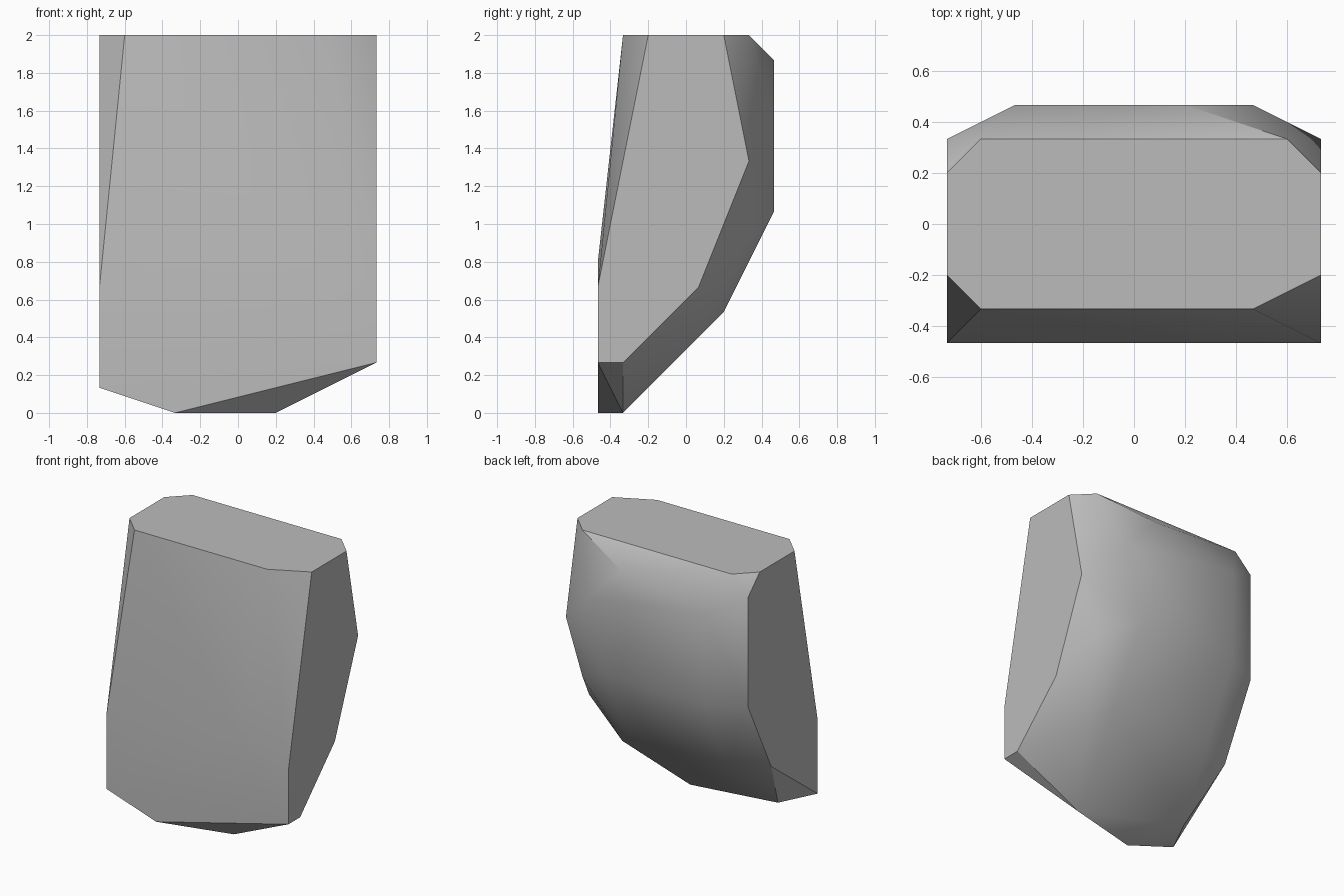
import bpy
import bmesh
import math

default_cube = bpy.data.objects.get("Cube")
if default_cube:
    bpy.data.objects.remove(default_cube, do_unlink=True)

# All corners sit on a regular lattice of this size
CELL = 1 / 15
HALF_WIDTH, HALF_DEPTH, HEIGHT = 11, 7, 30


def make_material(name, color):
    material = bpy.data.materials.new(name)
    material.use_nodes = True
    material.diffuse_color = color
    material.node_tree.nodes["Principled BSDF"].inputs["Base Color"].default_value = color
    return material


def hull_object(name, corners, material):
    """Wrap a faceted convex block around the given lattice corners."""
    bm = bmesh.new()
    for corner in corners:
        bm.verts.new([value * CELL for value in corner])
    hull = bmesh.ops.convex_hull(bm, input=bm.verts[:])
    inside = {v for v in hull["geom_interior"] + hull["geom_unused"]
              if isinstance(v, bmesh.types.BMVert)}
    bmesh.ops.delete(bm, geom=list(inside), context="VERTS")
    # Merge coplanar triangles into clean flat facets
    bmesh.ops.dissolve_limit(bm, angle_limit=math.radians(0.5),
                             verts=bm.verts[:], edges=bm.edges[:])
    bmesh.ops.recalc_face_normals(bm, faces=bm.faces[:])
    mesh = bpy.data.meshes.new(name)
    bm.to_mesh(mesh)
    bm.free()
    mesh.materials.append(material)
    obj = bpy.data.objects.new(name, mesh)
    bpy.context.collection.objects.link(obj)
    return obj


# Flat top outline (x, y)
top = [(-11, -3), (-9, -5), (7, -5), (11, -3),
       (11, 3), (9, 5), (-9, 5), (-11, 3)]
# Flat side outlines below the top (y, z)
left_side = [(5, 20), (1, 10), (-5, 4), (-7, 4), (-7, 10)]
right_side = [(5, 28), (5, 16), (1, 8), (-7, 2), (-7, 10)]
# Bulging back and front (x, z)
back = [(3, 28), (7, 24), (-7, 26), (5, 16), (-7, 16)]
front = [(5, 12), (-5, 0)]
# Tapered underside (x, y, z)
underside = [(9, 5, 14), (7, 1, 6), (5, 3, 8), (-7, 3, 8),
             (3, -5, 0), (-9, -3, 2)]

corners = [(x, y, HEIGHT) for x, y in top]
corners += [(HALF_WIDTH, y, z) for y, z in left_side]
corners += [(-HALF_WIDTH, y, z) for y, z in right_side]
corners += [(x, HALF_DEPTH, z) for x, z in back]
corners += [(x, -HALF_DEPTH, z) for x, z in front]
corners += underside

stone_grey = make_material("stone grey", (0.5, 0.5, 0.5, 1))
rock = hull_object("rock", corners, stone_grey)

# Soft shading across shallow facets, crisp edges elsewhere
bpy.ops.object.select_all(action="DESELECT")
rock.select_set(True)
bpy.context.view_layer.objects.active = rock
bpy.ops.object.shade_smooth_by_angle(angle=math.radians(30))
